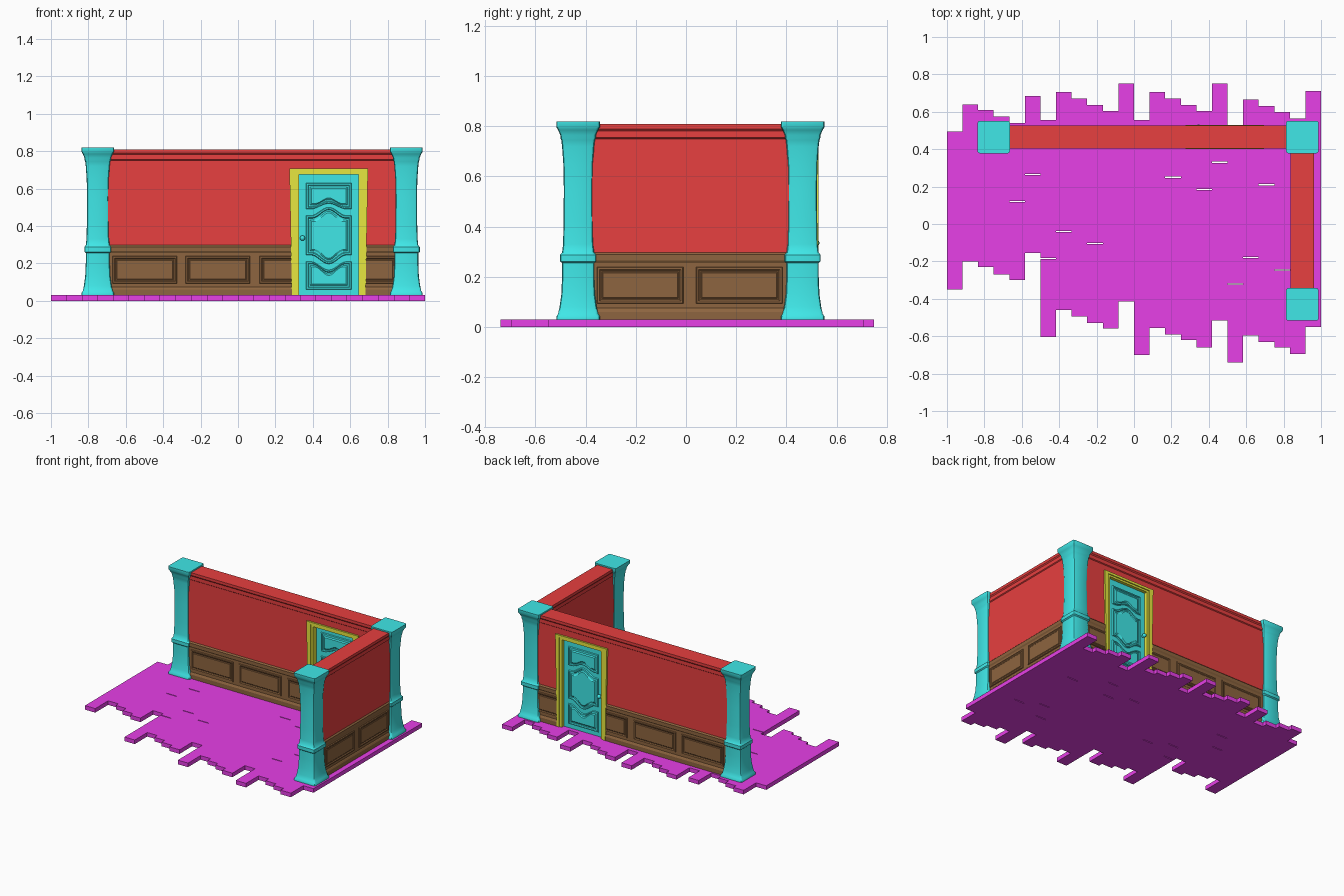
import bpy, bmesh, math
from mathutils import Matrix

if "Cube" in bpy.data.objects:
    bpy.data.objects.remove(bpy.data.objects["Cube"])


def material(name, rgb):
    m = bpy.data.materials.new(name)
    m.diffuse_color = (*rgb, 1)
    m.use_nodes = True
    m.node_tree.nodes["Principled BSDF"].inputs["Base Color"].default_value = m.diffuse_color
    return m


MAGENTA = material("floor_magenta", (0.8, 0.05, 0.8))
RED = material("wall_red", (0.8, 0.05, 0.05))
BROWN = material("wood_brown", (0.27, 0.13, 0.05))
CYAN = material("cyan", (0.05, 0.8, 0.8))
YELLOW = material("yellow", (0.8, 0.8, 0.05))
FLOOR = 0.03


def finish(bm, name, mat, smooth=False):
    bmesh.ops.recalc_face_normals(bm, faces=bm.faces)
    me = bpy.data.meshes.new(name)
    bm.to_mesh(me)
    bm.free()
    me.materials.append(mat)
    ob = bpy.data.objects.new(name, me)
    bpy.context.collection.objects.link(ob)
    if smooth:
        bpy.ops.object.select_all(action='DESELECT')
        bpy.context.view_layer.objects.active = ob
        ob.select_set(True)
        bpy.ops.object.shade_smooth_by_angle(angle=math.radians(35))
    return ob


def loft(bm, rings, caps=(True, True)):
    rows = [[bm.verts.new(p) for p in r] for r in rings]
    n = len(rows[0])
    for a, b in zip(rows, rows[1:]):
        for i in range(n):
            j = (i + 1) % n
            bm.faces.new((a[i], a[j], b[j], b[i]))
    if caps[0]:
        bm.faces.new(rows[0])
    if caps[1]:
        bm.faces.new(rows[-1])


def prism(name, pts, y0, y1, mat):
    bm = bmesh.new()
    loft(bm, [[(x, y, z) for x, z in pts] for y in (y0, y1)])
    return finish(bm, name, mat)


def add_box(bm, x0, x1, y0, y1, z0, z1):
    loft(bm, [[(x0, y0, z), (x1, y0, z), (x1, y1, z), (x0, y1, z)] for z in (z0, z1)])


# Floor planks with ragged ends and a few slits between end-to-end boards
tops = [.495, .64, .61, .575, .54, .685, .555, .705, .67, .635, .605, .75,
        .555, .705, .67, .635, .605, .75, .53, .665, .63, .60, .565, .71]
bots = [-.35, -.20, -.23, -.27, -.30, -.155, -.605, -.46, -.495, -.53, -.56, -.415,
        -.70, -.555, -.59, -.62, -.66, -.515, -.74, -.595, -.63, -.66, -.695, -.55]
slits = {4: .12, 5: .265, 6: -.185, 7: -.04, 9: -.105, 14: .25,
         16: .185, 17: .33, 18: -.32, 19: -.18, 20: .21, 21: -.245}
bm = bmesh.new()
for i, (t, b) in enumerate(zip(tops, bots)):
    x0, x1 = -1 + i / 12, -1 + (i + 1) / 12
    if i in slits:
        add_box(bm, x0, x1, b, slits[i] - .003, 0, FLOOR)
        add_box(bm, x0, x1, slits[i] + .003, t, 0, FLOOR)
    else:
        add_box(bm, x0, x1, b, t, 0, FLOOR)
finish(bm, "floor_planks", MAGENTA)


# Wall frames map (along, outward, height) to world space
def back(u, h, z):
    return (u, .465 + h, z)


def side(u, h, z):
    return (.90 + h, u, z)


def wall(name, place, u0, u1, half, mat):
    section = half + [(-h, z) for h, z in reversed(half)]
    bm = bmesh.new()
    loft(bm, [[place(u, h, z) for h, z in section] for u in (u0, u1)])
    return finish(bm, name, mat)


cornice = [(.05, .75), (.056, .755), (.056, .782), (.0625, .79), (.0625, .81)]
upper = [(.05, .29)] + cornice
header = [(.05, .69)] + cornice
dado = [(.062, FLOOR), (.062, .06), (.057, .07), (.053, .075), (.053, .255),
        (.059, .265), (.059, .288), (.05, .297)]
# Back wall is split around the doorway; side wall is whole
for tag, place, u0, u1 in (("back_left", back, -.75, .30), ("back_right", back, .67, .90),
                           ("side", side, -.43, .465)):
    wall(tag + "_wall", place, u0, u1, upper, RED)
    wall(tag + "_wainscot", place, u0, u1, dado, BROWN)
wall("wall_over_door", back, .30, .67, header, RED)


# Nested offset outlines form a moulded panel on both faces of a wall or door
def panel(name, outline, levels, place, base, mat):
    bm = bmesh.new()
    for s in (1, -1):
        loft(bm, [[place(u, s * (base + h), z) for u, z in outline(d)] for d, h in levels],
             caps=(False, True))
    return finish(bm, name, mat)


def rect(u0, u1, z0, z1, lo=-9, hi=9):
    def f(d):
        a, b = max(u0 + d, lo), min(u1 - d, hi)
        return [(a, z0 + d), (b, z0 + d), (b, z1 - d), (a, z1 - d)]
    return f


wood = [(0, 0), (.003, .006), (.010, .006), (.016, .001), (.02, .001), (.024, .004)]
for k, (u0, u1, lo, hi) in enumerate(((-.67, -.325, -9, 9), (-.28, .065, -9, 9),
                                      (.115, .46, -9, .30), (.505, .85, .67, 9))):
    panel(f"back_wainscot_panel_{k}", rect(u0, u1, .093, .24, lo, hi), wood, back, .053, BROWN)
for k, (u0, u1) in enumerate(((-.355, -.01), (.04, .385))):
    panel(f"side_wainscot_panel_{k}", rect(u0, u1, .093, .24), wood, side, .053, BROWN)

# Columns: square, rounded-corner section lofted through a half-width profile
shape = [(.03, .087), (.042, .087), (.052, .080), (.08, .074), (.13, .067), (.20, .064),
         (.255, .064), (.262, .072), (.287, .072), (.297, .064), (.33, .060), (.42, .058),
         (.55, .057), (.65, .059), (.72, .064), (.745, .067), (.752, .070), (.765, .071),
         (.785, .080), (.797, .087), (.82, .087)]


def square(cx, cy, w, z, r=.012):
    pts = []
    for q, (sx, sy) in enumerate(((1, 1), (-1, 1), (-1, -1), (1, -1))):
        for k in range(3):
            a = math.pi / 2 * (q + k / 2)
            pts.append((cx + sx * (w - r) + r * math.cos(a),
                        cy + sy * (w - r) + r * math.sin(a), z))
    return pts


for name, cx, cy in (("left_column", -.75, .465), ("corner_column", .90, .465),
                     ("front_column", .90, -.43)):
    bm = bmesh.new()
    loft(bm, [square(cx, cy, w, z) for z, w in shape])
    finish(bm, name, CYAN, smooth=True)

# Door casing: two stepped arches, slightly wider at the top
DX, DY = .485, .474


def arch(inner, bottom, top, zi, zo):
    half = [(inner, zi), (inner, FLOOR), (bottom, FLOOR), (top, zo)]
    return [(DX + x, z) for x, z in half] + [(DX - x, z) for x, z in reversed(half)]


prism("door_casing_outer", arch(.178, .197, .210, .688, .706), .402, .528, YELLOW)
prism("door_casing_inner", arch(.160, .188, .190, .674, .697), .409, .521, YELLOW)

# Door slab with curved moulded panels
T = .024
bm = bmesh.new()
add_box(bm, DX - .163, DX + .163, DY - T, DY + T, FLOOR, .678)
finish(bm, "door", CYAN)


def curved(w, z0, rise0, z1, rise1, n=18):
    def bump(t):
        return .5 + .5 * math.cos(math.pi * min(1, abs(t) / .8))

    def f(d):
        ts = [-1 + 2 * i / n for i in range(n + 1)]
        low = [((w - d) * t, z0 + rise0 * bump(t) + d) for t in ts]
        high = [((w - d) * t, z1 + rise1 * bump(t) - d) for t in reversed(ts)]
        return low + high
    return f


def on_door(u, h, z):
    return (DX + u, DY + h, z)


ridge = [(0, 0), (.003, .008), (.010, .008), (.014, .001), (.022, .001), (.030, .007)]
for name, args in (("door_top_panel", (.122, .49, .03, .63, 0)),
                   ("door_middle_panel", (.122, .245, -.048, .455, .045)),
                   ("door_bottom_panel", (.122, .06, 0, .21, -.045))):
    panel(name, curved(*args), ridge, on_door, T, CYAN)

# Door knobs on both faces
bm = bmesh.new()
for s in (1, -1):
    bmesh.ops.create_uvsphere(bm, u_segments=16, v_segments=10, radius=.014,
                              matrix=Matrix.Translation((.345, DY + s * (T + .02), .335)))
bmesh.ops.create_cone(bm, cap_ends=True, segments=12, radius1=.007, radius2=.007,
                      depth=2 * T + .03,
                      matrix=Matrix.Translation((.345, DY, .335)) @ Matrix.Rotation(math.pi / 2, 4, 'X'))
finish(bm, "door_knobs", CYAN, smooth=True)
